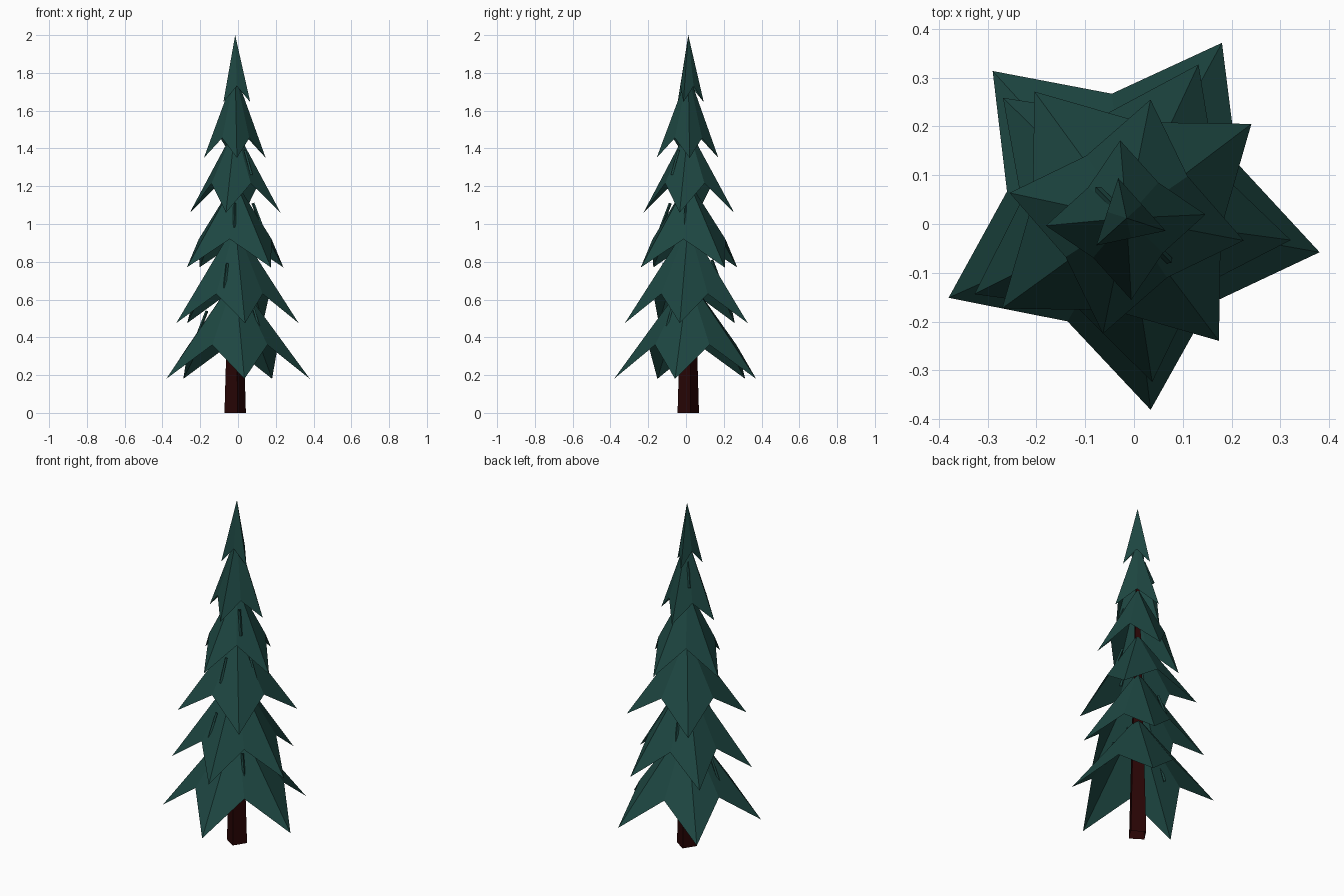
import bpy, bmesh, math
from mathutils import Vector, Matrix

if "Cube" in bpy.data.objects:
    bpy.data.objects.remove(bpy.data.objects["Cube"])

CX, CY = -0.015, 0.012  # tree axis


def material(name, rgb):
    m = bpy.data.materials.new(name)
    m.diffuse_color = (*rgb, 1)
    m.use_nodes = True
    m.node_tree.nodes["Principled BSDF"].inputs["Base Color"].default_value = m.diffuse_color
    return m


needle_green = material("needle green", (0.0125, 0.062, 0.054))
bark_brown = material("bark brown", (0.021, 0.0015, 0.0015))


def finish(name, bm, mat):
    me = bpy.data.meshes.new(name)
    bm.to_mesh(me)
    bm.free()
    me.materials.append(mat)
    ob = bpy.data.objects.new(name, me)
    bpy.context.collection.objects.link(ob)
    return ob


def polar(r, deg, z):
    a = math.radians(deg)
    return Vector((CX + r * math.cos(a), CY + r * math.sin(a), z))


def foliage_tier(name, points, angle, radius, inner, z_tip, rise, z_apex, dx, dy):
    """Star-shaped open cone with drooping tips and raised notches."""
    bm = bmesh.new()
    step = 360 / points
    shift = Vector((dx, dy, 0))
    rim = []
    for i in range(points):
        rim.append(bm.verts.new(polar(radius, angle + i * step, z_tip) + shift))
        rim.append(bm.verts.new(polar(inner, angle + (i + 0.5) * step, z_tip + rise) + shift))
    apex = bm.verts.new(polar(0, 0, z_apex))
    for a, b in zip(rim, rim[1:] + rim[:1]):
        bm.faces.new((a, b, apex))
    return finish(name, bm, needle_green)


def rod(name, start, end, r1, r2, mat, spin=0):
    """Open four-sided tapered prism between two points."""
    d = end - start
    bm = bmesh.new()
    bmesh.ops.create_cone(bm, cap_ends=False, segments=4, radius1=r1, radius2=r2,
                          depth=d.length, matrix=Matrix.Rotation(math.radians(spin), 4, 'Z'))
    ob = finish(name, bm, mat)
    ob.rotation_mode = 'QUATERNION'
    ob.rotation_quaternion = d.to_track_quat('Z', 'Y')
    ob.location = (start + end) / 2
    return ob


# Trunk
rod("trunk", polar(0, 0, 0), polar(0, 0, 1.6), 0.058, 0.010, bark_brown, 12)

# Foliage tiers, bottom to top:
# points, angle, radius, notch radius, tip z, rise, apex z, x and y offset
tiers = [
    (5, -11.0, 0.403, 0.250, 0.18, 0.180, 0.72, 0.000, 0.007),
    (5, -8.3, 0.346, 0.212, 0.475, 0.155, 1.00, -0.006, 0.005),
    (4, 36.5, 0.318, 0.195, 0.77, 0.150, 1.23, 0.000, 0.004),
    (4, -11.5, 0.245, 0.150, 1.06, 0.155, 1.51, 0.000, 0.003),
    (4, 4.0, 0.164, 0.102, 1.35, 0.105, 1.80, -0.002, -0.004),
    (3, -18.0, 0.084, 0.042, 1.645, 0.085, 2.00, 0.000, 0.000),
]
for i, t in enumerate(tiers):
    foliage_tier(f"foliage_tier_{i + 1}", *t)

# Thin twigs poking out between tiers: angle, radius, z
twigs = [(-42, 0.160, 0.50), (184, 0.185, 0.47), (106, 0.165, 0.74), (252, 0.170, 0.72),
         (-92, 0.130, 1.04), (-8, 0.130, 1.04), (-45, 0.108, 1.32), (135, 0.068, 1.60)]
for i, (a, r, z) in enumerate(twigs):
    rod(f"twig_{i + 1}", polar(r - 0.035, a, z + 0.07), polar(r + 0.015, a, z - 0.06),
        0.008, 0.008, needle_green)
